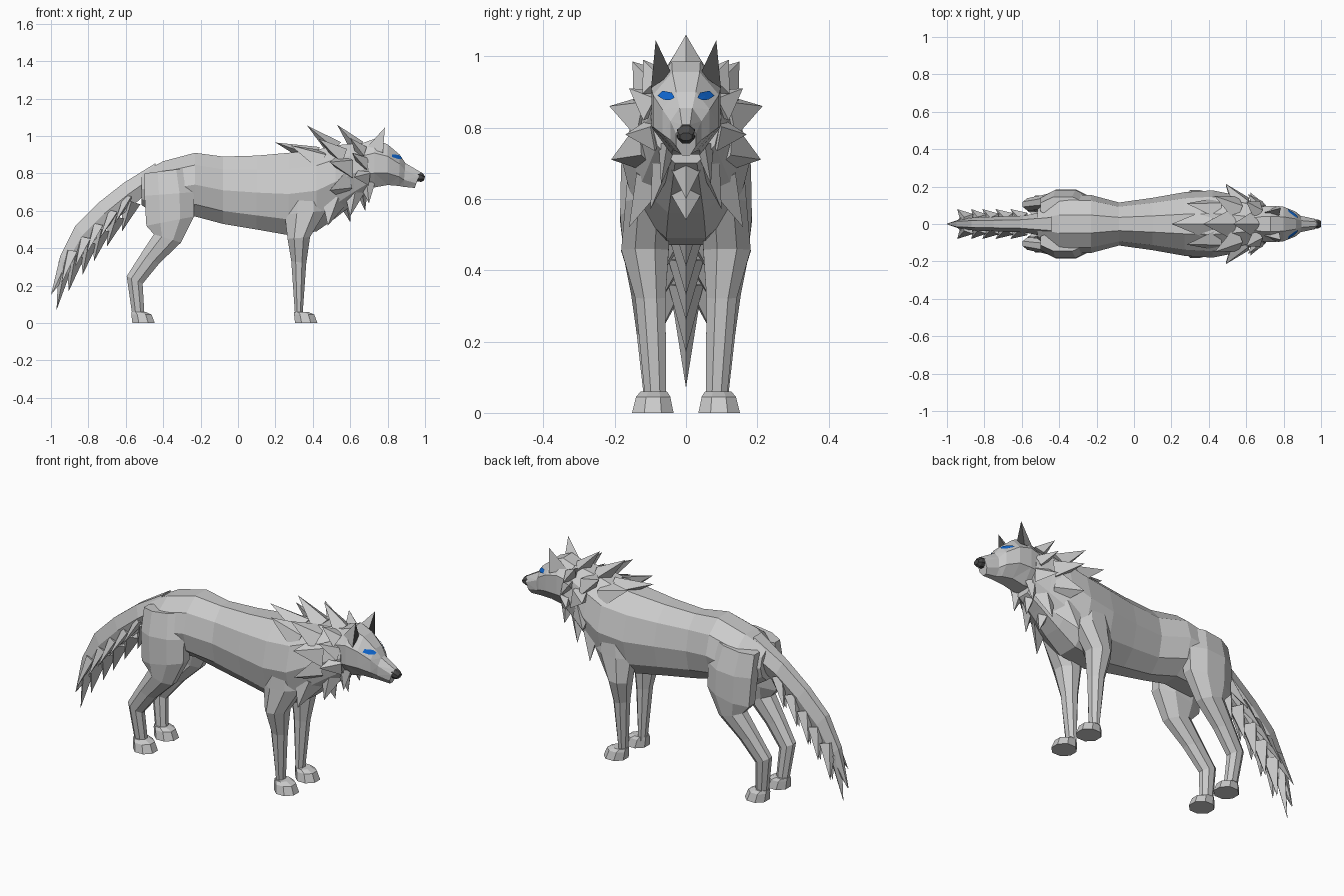
import bpy, bmesh, math
from mathutils import Vector
from mathutils.bvhtree import BVHTree

if "Cube" in bpy.data.objects:
    bpy.data.objects.remove(bpy.data.objects["Cube"])


def material(name, r, g, b):
    m = bpy.data.materials.new(name)
    m.diffuse_color = (r, g, b, 1)
    m.use_nodes = True
    m.node_tree.nodes["Principled BSDF"].inputs["Base Color"].default_value = m.diffuse_color
    return m


FUR = material("grey_fur", 0.6, 0.6, 0.6)
DARK = material("dark_skin", 0.07, 0.07, 0.07)
BLUE = material("blue_eye", 0.005, 0.14, 0.65)


def finish(name, bm, mats, mirror=False, normals=True):
    if normals:
        bmesh.ops.recalc_face_normals(bm, faces=bm.faces[:])
    me = bpy.data.meshes.new(name)
    bm.to_mesh(me)
    bm.free()
    for m in mats:
        me.materials.append(m)
    ob = bpy.data.objects.new(name, me)
    bpy.context.collection.objects.link(ob)
    if mirror:
        mod = ob.modifiers.new("mirror", 'MIRROR')
        mod.use_axis = (False, True, False)
        mod.use_mirror_merge = False
    return ob


def loft(bm, rings, sides=10):
    """Skin rings given as (x1, z1, x2, z2, centre y, half width)."""
    top = max(math.cos(math.tau * (i + .5) / sides) for i in range(sides))
    loops = []
    for x1, z1, x2, z2, yc, hw in rings:
        c = Vector(((x1 + x2) / 2, yc, (z1 + z2) / 2))
        up = Vector(((x1 - x2) / 2, 0, (z1 - z2) / 2)) / top
        loop = []
        for i in range(sides):
            a = math.tau * (i + .5) / sides
            loop.append(bm.verts.new(c + up * math.cos(a) + Vector((0, hw * math.sin(a), 0))))
        loops.append(loop)
    for a, b in zip(loops, loops[1:]):
        for i in range(sides):
            j = (i + 1) % sides
            bm.faces.new((a[i], a[j], b[j], b[i]))
    bm.faces.new(loops[0])
    bm.faces.new(loops[-1])


def spike(bm, base, tip, r, flat=0.6):
    """Four-sided tuft of fur, wide across the body and thin outward."""
    base, tip = Vector(base), Vector(tip)
    d = (tip - base).normalized()
    out = Vector((0, base.y, base.z - 0.78))
    if out.length < 0.01:
        out = Vector((0, 0, 1))
    side = d.cross(out).normalized()
    up = side.cross(d)
    ring = [bm.verts.new(base + v) for v in (side * r, up * r * flat, -side * r, -up * r * flat)]
    t = bm.verts.new(tip)
    for i in range(4):
        bm.faces.new((ring[i], ring[(i + 1) % 4], t))
    bm.faces.new(ring)


# Torso and neck: x, top, bottom, half width
torso = [(-.515, .805, .63, .08), (-.40, .865, .56, .16), (-.23, .91, .57, .155),
         (-.08, .89, .53, .115), (.10, .895, .50, .14), (.27, .91, .47, .17),
         (.42, .925, .49, .18), (.52, .95, .56, .16), (.62, .96, .64, .125),
         (.70, .96, .70, .10)]
bm = bmesh.new()
loft(bm, [(x, t, x, b, 0, w) for x, t, b, w in torso])
finish("torso", bm, [FUR])

# Legs, each built on one side and mirrored
bm = bmesh.new()
loft(bm, [(.45, .78, .29, .76, .10, .06), (.47, .60, .25, .58, .105, .07),
          (.385, .46, .265, .45, .115, .072), (.365, .32, .285, .33, .10, .046),
          (.345, .04, .305, .04, .085, .032)], 8)
finish("front_leg", bm, [FUR], True)

bm = bmesh.new()
loft(bm, [(-.26, .83, -.50, .80, .09, .06), (-.235, .70, -.50, .68, .11, .078),
          (-.235, .57, -.49, .52, .12, .07), (-.305, .43, -.45, .475, .125, .055),
          (-.42, .32, -.525, .36, .115, .042), (-.51, .21, -.595, .25, .105, .036),
          (-.50, .04, -.565, .04, .09, .03)], 8)
finish("hind_leg", bm, [FUR], True)

for name, x in (("front_paw", .30), ("hind_paw", -.57)):
    bm = bmesh.new()
    loft(bm, [(x + .075, .06, x, .06, .09, .04), (x + .108, .045, x, .045, .092, .052),
              (x + .125, 0, x + .005, 0, .093, .063)], 8)
    finish(name, bm, [FUR], True)

# Tail core with hanging tufts along its underside
bm = bmesh.new()
loft(bm, [(-.44, .855, -.48, .70, 0, .07), (-.61, .75, -.56, .63, 0, .045),
          (-.75, .64, -.68, .53, 0, .04), (-.87, .52, -.79, .42, 0, .036),
          (-.95, .36, -.88, .30, 0, .03), (-1.0, .15, -.985, .17, 0, .005)], 6)
finish("tail", bm, [FUR])

tufts = [(-.57, .65, -.62, .49), (-.65, .57, -.70, .41), (-.73, .50, -.77, .33),
         (-.80, .43, -.83, .26), (-.87, .36, -.905, .17)]
bm = bmesh.new()
for bx, bz, tx, tz in tufts:
    for s in (-1, 1):
        spike(bm, (bx - .02, .02 * s, bz + .02), (tx - .04, .08 * s, tz + .04), .045)
    spike(bm, (bx, 0, bz), (tx, 0, tz), .05, 1)
spike(bm, (-.92, 0, .32), (-.97, 0, .07), .04, 1)
finish("tail_tufts", bm, [FUR])

# Mane: base, tip, radius; tufts off the centre line are repeated on both sides
mane = [((.42, 0, .89), (.20, 0, .965), .09), ((.52, 0, .93), (.37, 0, 1.055), .08),
        ((.64, 0, .94), (.53, 0, 1.06), .07), ((.45, .08, .87), (.28, .11, .95), .08),
        ((.55, .08, .90), (.43, .15, .985), .08), ((.66, .07, .92), (.60, .12, .99), .06),
        ((.58, .10, .84), (.49, .215, .86), .085), ((.57, .10, .74), (.49, .21, .71), .085),
        ((.67, .08, .86), (.61, .16, .91), .06), ((.68, .08, .79), (.62, .17, .78), .06),
        ((.51, .10, .66), (.48, .16, .52), .08), ((.62, .06, .71), (.60, .10, .57), .06),
        ((.69, .05, .75), (.70, .07, .64), .045), ((.57, 0, .66), (.60, 0, .54), .07),
        ((.66, 0, .72), (.68, 0, .60), .06)]
bm = bmesh.new()
for base, tip, r in mane:
    for s in ((1, -1) if base[1] else (1,)):
        spike(bm, (base[0], base[1] * s, base[2]), (tip[0], tip[1] * s, tip[2]), r)
finish("mane", bm, [FUR])

# Head and muzzle
bm = bmesh.new()
loft(bm, [(.66, .96, .66, .73, 0, .10), (.73, .985, .73, .725, 0, .105),
          (.80, .955, .80, .738, 0, .10), (.865, .90, .86, .733, 0, .072),
          (.895, .855, .885, .728, 0, .047), (.975, .808, .945, .722, 0, .03)], 8)
bm.normal_update()
bmesh.ops.triangulate(bm, faces=bm.faces[:])
head_surface = BVHTree.FromBMesh(bm)
finish("head", bm, [FUR])

bm = bmesh.new()
loft(bm, [(.95, .815, .95, .757, 0, .027), (.985, .803, .98, .755, 0, .026),
          (1.0, .785, .995, .763, 0, .018)], 8)
finish("nose", bm, [DARK])

# Eyes: thin plates laid on the face
bm = bmesh.new()
outline = [(.032, .884), (.045, .877), (.062, .878), (.080, .889), (.066, .903), (.040, .898)]
for s in (1, -1):
    pts = []
    for y, z in [(.055, .889)] + outline:
        hit = head_surface.ray_cast(Vector((2, y * s, z)), Vector((-1, 0, 0)))[0]
        x = hit.x if hit else .85
        pts.append(bm.verts.new((x + .007, y * s, z)))
    for i in range(1, 7):
        a, b = pts[i], pts[i % 6 + 1]
        bm.faces.new((pts[0], a, b) if s > 0 else (pts[0], b, a))
finish("eyes", bm, [BLUE], normals=False)

# Ears with a dark front face
bm = bmesh.new()
back, inner, outer, tip = [bm.verts.new(p) for p in (
    (.69, .06, .94), (.775, .04, .95), (.775, .098, .91), (.785, .085, 1.045))]
for f in ((back, inner, tip), (back, tip, outer), (back, outer, inner)):
    bm.faces.new(f)
bm.faces.new((inner, outer, tip)).material_index = 1
finish("ear", bm, [FUR, DARK], True)
